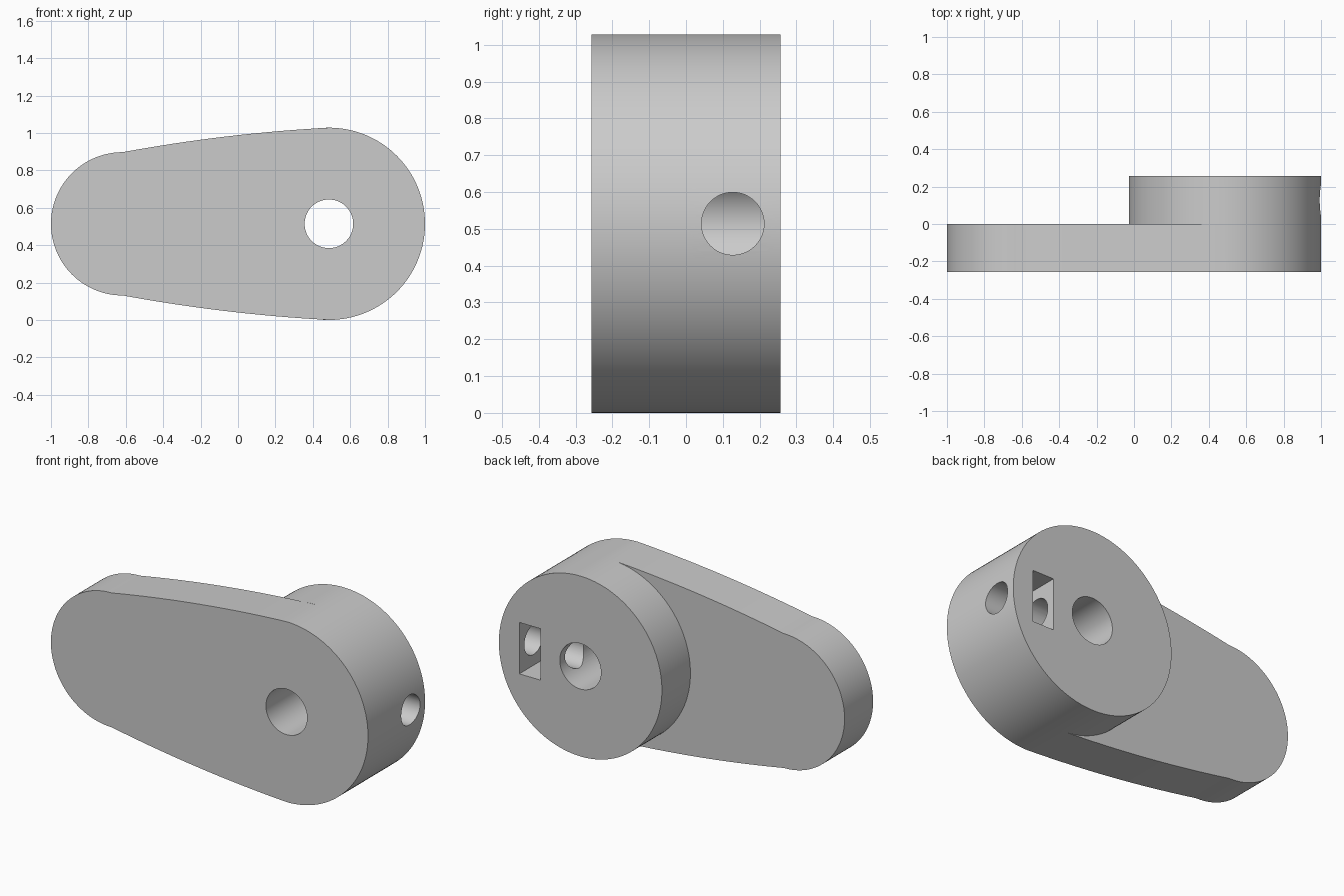
import bpy, bmesh, math
from mathutils import Matrix, Vector

if "Cube" in bpy.data.objects:
    bpy.data.objects.remove(bpy.data.objects["Cube"], do_unlink=True)

HUB_X, MID_Z, HUB_R = 0.486, 0.514, 0.514
TIP_X, TIP_R = -0.617, 0.383
HALF = 0.257          # half of the full depth
BULGE = 0.018         # bow of the long edges

grey = bpy.data.materials.new("plain grey")
grey.use_nodes = True
grey.diffuse_color = (0.6, 0.6, 0.6, 1)
grey.node_tree.nodes["Principled BSDF"].inputs["Base Color"].default_value = (0.6, 0.6, 0.6, 1)


def make_object(name, bm):
    bmesh.ops.recalc_face_normals(bm, faces=bm.faces)
    mesh = bpy.data.meshes.new(name)
    bm.to_mesh(mesh)
    bm.free()
    mesh.materials.append(grey)
    obj = bpy.data.objects.new(name, mesh)
    bpy.context.collection.objects.link(obj)
    return obj


def arc(cx, r, start, end, steps):
    angles = [math.radians(start + (end - start) * i / steps) for i in range(steps + 1)]
    return [(cx + r * math.cos(a), MID_Z + r * math.sin(a)) for a in angles]


def extrude_profile(name, points, y0, y1):
    bm = bmesh.new()
    face = bm.faces.new([bm.verts.new((x, y0, z)) for x, z in points])
    result = bmesh.ops.extrude_face_region(bm, geom=[face])
    moved = [v for v in result["geom"] if isinstance(v, bmesh.types.BMVert)]
    bmesh.ops.translate(bm, verts=moved, vec=(0, y1 - y0, 0))
    return make_object(name, bm)


def long_edge(side, steps=20):
    # Gently bowed edge from the hub to the tip, end points left out
    points = []
    for i in range(1, steps):
        t = i / steps
        height = HUB_R + (TIP_R - HUB_R) * t + 4 * BULGE * t * (1 - t)
        points.append((HUB_X + (TIP_X - HUB_X) * t, MID_Z + side * height))
    return points


def combine(target, other, operation):
    mod = target.modifiers.new(other.name, "BOOLEAN")
    mod.operation, mod.solver, mod.object = operation, "EXACT", other
    bpy.context.view_layer.objects.active = target
    bpy.ops.object.modifier_apply(modifier=mod.name)
    bpy.data.objects.remove(other, do_unlink=True)


# Arm plate: large round end, bowed edges, small round end
outline = (arc(HUB_X, HUB_R, -90, 90, 64) + long_edge(1)
           + arc(TIP_X, TIP_R, 90, 270, 64) + long_edge(-1)[::-1])
arm = extrude_profile("crank_arm", outline, -HALF, 0)

# Round hub on the back of the plate
hub = extrude_profile("hub", arc(HUB_X, HUB_R, -90, 270, 128)[:-1], 0, HALF)
combine(arm, hub, "UNION")

# Shaft bore through plate and hub
bore = extrude_profile("shaft_bore", arc(HUB_X, 0.13, 0, 360, 64)[:-1], -0.5, 0.5)
combine(arm, bore, "DIFFERENCE")

# Nut pocket open at the back of the hub
bm = bmesh.new()
bmesh.ops.create_cube(bm, size=1, matrix=Matrix.Translation((0.805, 0.2, MID_Z))
                      @ Matrix.Diagonal(Vector((0.133, 0.4, 0.293, 1))))
combine(arm, make_object("nut_pocket", bm), "DIFFERENCE")

# Set screw hole from the rim into the shaft bore
bm = bmesh.new()
bmesh.ops.create_cone(bm, cap_ends=True, segments=48, radius1=0.085, radius2=0.085, depth=0.7,
                      matrix=Matrix.Translation((HUB_X + 0.35, 0.127, MID_Z))
                      @ Matrix.Rotation(math.pi / 2, 4, "Y"))
combine(arm, make_object("set_screw_hole", bm), "DIFFERENCE")

# Smooth curved walls, crisp rims
bpy.ops.object.select_all(action="DESELECT")
arm.select_set(True)
bpy.context.view_layer.objects.active = arm
bpy.ops.object.shade_smooth_by_angle(angle=math.radians(20))
